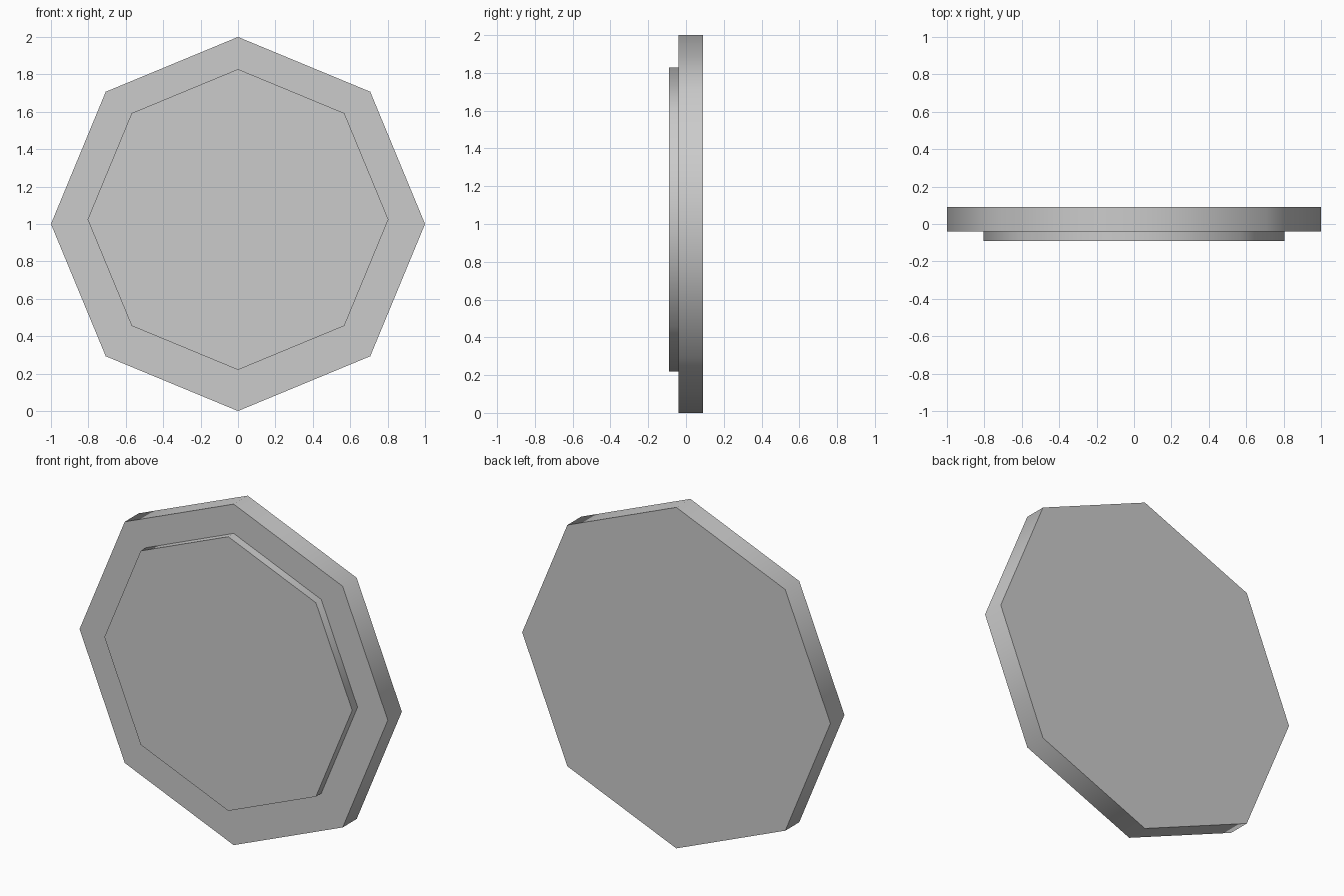
import bpy
import math

if "Cube" in bpy.data.objects:
    bpy.data.objects.remove(bpy.data.objects["Cube"])


def octagon_plate(name, radius, y_front, y_back, z):
    """Eight-sided plate facing -y, with a corner pointing straight up."""
    bpy.ops.mesh.primitive_cylinder_add(
        vertices=8, radius=radius, depth=y_back - y_front,
        location=(0, (y_front + y_back) / 2, z),
        rotation=(math.pi / 2, 0, 0))
    plate = bpy.context.object
    plate.name = name
    bpy.ops.object.transform_apply(location=False, rotation=True, scale=True)
    # Soft shading around the rim, crisp front and back edges
    bpy.ops.object.shade_smooth_by_angle(angle=math.radians(50))
    return plate


# Thick backing plate
octagon_plate("backing_plate", 1.0, -0.04, 0.09, 1.0)

# Smaller raised panel on the front, set slightly high
octagon_plate("front_panel", 0.804, -0.09, -0.04, 1.024)
